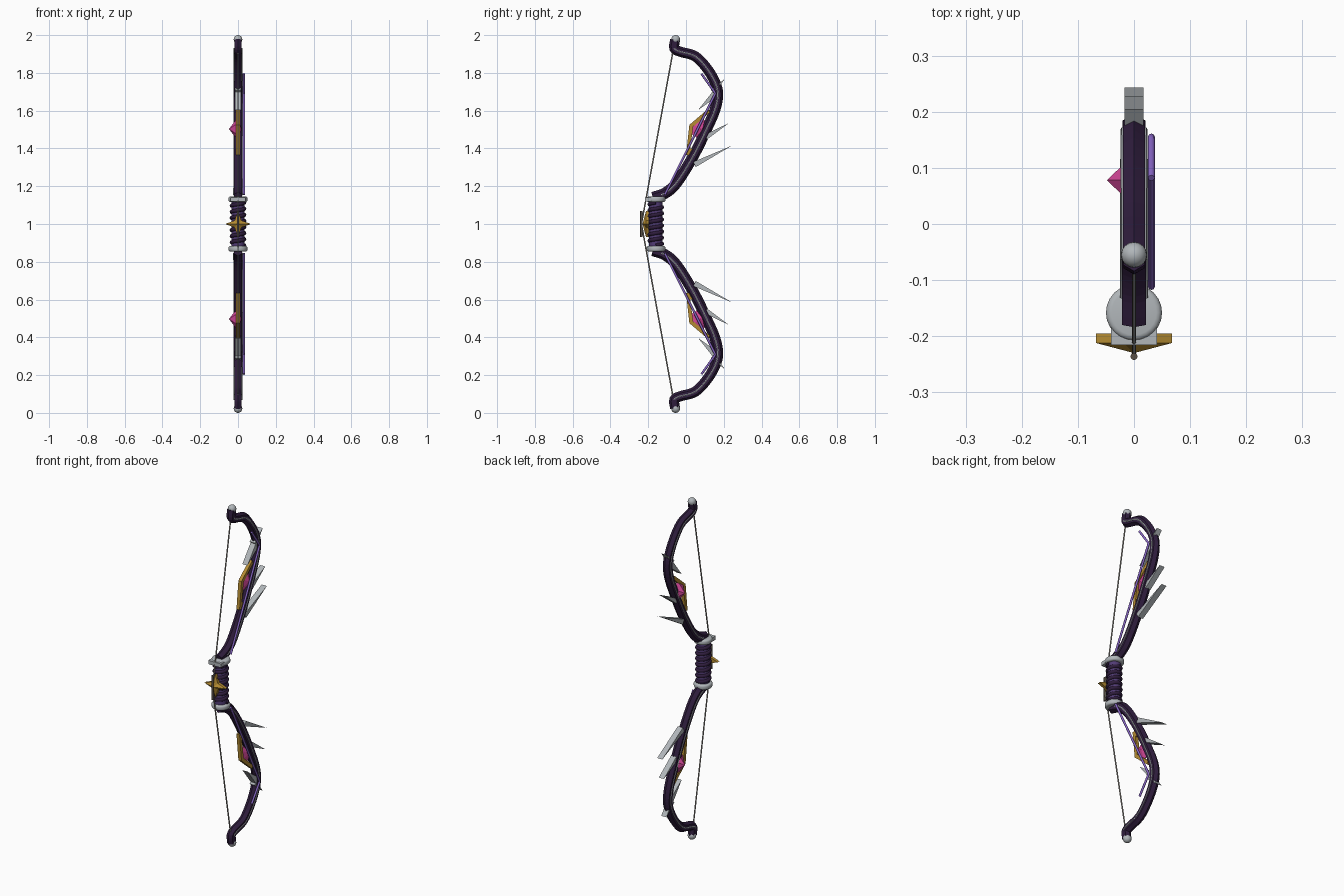
import bpy, bmesh, math
from mathutils import Vector, Matrix

if "Cube" in bpy.data.objects:
    bpy.data.objects.remove(bpy.data.objects["Cube"])


def material(name, rgb):
    m = bpy.data.materials.new(name)
    m.diffuse_color = (*rgb, 1)
    m.use_nodes = True
    m.node_tree.nodes["Principled BSDF"].inputs["Base Color"].default_value = m.diffuse_color
    return m


DARK = material("dark_purple", (0.028, 0.012, 0.046))
WRAP = material("wrap_purple", (0.085, 0.045, 0.18))
SILVER = material("silver", (0.44, 0.47, 0.49))
GOLD = material("gold", (0.46, 0.26, 0.032))
PINK = material("pink", (0.66, 0.065, 0.32))
VIOLET = material("violet", (0.25, 0.135, 0.57))
CORD = material("string_grey", (0.36, 0.34, 0.31))
WINDING = material("winding_brown", (0.10, 0.08, 0.06))


def finish(name, bm, mat, smooth=False):
    bmesh.ops.recalc_face_normals(bm, faces=bm.faces)
    me = bpy.data.meshes.new(name)
    bm.to_mesh(me)
    bm.free()
    me.materials.append(mat)
    if smooth:
        me.shade_smooth()
        me.set_sharp_from_angle(angle=math.radians(50))
    ob = bpy.data.objects.new(name, me)
    bpy.context.collection.objects.link(ob)
    return ob


def spline(pts, steps=4):
    """Smooth path through the given points."""
    P = [Vector(p) for p in pts]
    P = [2 * P[0] - P[1]] + P + [2 * P[-1] - P[-2]]
    out = []
    for i in range(1, len(P) - 2):
        a, b, c, d = P[i - 1:i + 3]
        for k in range(steps):
            t = k / steps
            out.append(0.5 * (2 * b + (c - a) * t + (2 * a - 5 * b + 4 * c - d) * t * t
                              + (3 * b - a - 3 * c + d) * t ** 3))
    return out + [P[-2]]


def sweep(name, path, section, mat, taper=(1, 1), smooth=False, up=(1, 0, 0)):
    """Sweep a closed (side, normal) section along a path of 3D points."""
    bm = bmesh.new()
    P, rings, n = [Vector(p) for p in path], [], len(path)
    for i, p in enumerate(P):
        d = P[min(i + 1, n - 1)] - P[max(i - 1, 0)]
        nor = d.cross(Vector(up)).normalized()
        sid = nor.cross(d).normalized()
        s = taper[0] + (taper[1] - taper[0]) * i / (n - 1)
        rings.append([bm.verts.new(p + (sid * a + nor * b) * s) for a, b in section])
    m = len(section)
    for r0, r1 in zip(rings, rings[1:]):
        for j in range(m):
            bm.faces.new((r0[j], r0[(j + 1) % m], r1[(j + 1) % m], r1[j]))
    bm.faces.new(rings[0])
    bm.faces.new(rings[-1])
    return finish(name, bm, mat, smooth)


def circle(r, n):
    return [(r * math.cos(2 * math.pi * i / n), r * math.sin(2 * math.pi * i / n)) for i in range(n)]


def plate(name, outline, half, mat):
    """Extrude a (y, z) outline to both sides along x."""
    bm = bmesh.new()
    a = [bm.verts.new((-half, y, z)) for y, z in outline]
    b = [bm.verts.new((half, y, z)) for y, z in outline]
    bm.faces.new(a)
    bm.faces.new(b)
    n = len(a)
    for i in range(n):
        bm.faces.new((a[i], a[(i + 1) % n], b[(i + 1) % n], b[i]))
    return finish(name, bm, mat)


def cylinder(name, loc, r, depth, mat, sides=24, bevel=0):
    bm = bmesh.new()
    bmesh.ops.create_cone(bm, cap_ends=True, segments=sides, radius1=r, radius2=r,
                          depth=depth, matrix=Matrix.Translation(loc))
    if bevel:
        rims = [e for e in bm.edges if abs(e.verts[0].co.z - e.verts[1].co.z) < 1e-5]
        bmesh.ops.bevel(bm, geom=rims, offset=bevel, segments=3, profile=0.5, affect='EDGES')
    return finish(name, bm, mat, True)


# Limb centre line (y, z) from grip to tip, upper half
LIMB = [(-0.175, 1.14), (-0.117, 1.16), (-0.065, 1.20), (-0.008, 1.28), (0.055, 1.39),
        (0.108, 1.50), (0.15, 1.595), (0.168, 1.67), (0.160, 1.735), (0.117, 1.815),
        (0.05, 1.887), (-0.03, 1.912), (-0.062, 1.93), (-0.058, 1.975)]
LIMB_SECTION = [(0, 0.030), (0.0215, 0.017), (0.0215, -0.017),
                (0, -0.030), (-0.0215, -0.017), (-0.0215, 0.017)]
# Blades: root centre, tip, root width; the third points inward
BLADES = [((0.045, 1.315), (0.243, 1.415), 0.030), ((0.105, 1.46), (0.228, 1.535), 0.028),
          ((0.155, 1.69), (0.064, 1.603), 0.036), ((0.14, 1.70), (0.205, 1.768), 0.026)]

for side, s in (("upper", 1), ("lower", -1)):
    def flip(p):
        return (p[0], 1 + s * (p[1] - 1))

    path = spline([(0, *flip(p)) for p in LIMB])
    sweep(side + "_limb", path, LIMB_SECTION, DARK, (1, 0.88))

    # Raised strips on both flanks of the limb
    for tag, k in (("left", -1), ("right", 1)):
        last = len(path) - 1
        pts = [p + Vector((k * (0.0213 - 0.0025 * i / last), 0, 0)) for i, p in enumerate(path)]
        sweep(f"{side}_{tag}_strip", pts[3:-4], circle(0.0042, 6), SILVER, smooth=True)

    # Tip ball
    bm = bmesh.new()
    bmesh.ops.create_uvsphere(bm, u_segments=16, v_segments=10, radius=0.023,
                              matrix=Matrix.Translation((0, *flip((-0.055, 1.977)))))
    finish(side + "_tip_ball", bm, SILVER, True)

    # Wedge blades
    for i, (root, tip, w) in enumerate(BLADES):
        r, t = Vector(root), Vector(tip)
        d = (t - r).normalized()
        n = Vector((-d.y, d.x)) * w / 2
        plate(f"{side}_blade_{i + 1}", [flip(r + n), flip(t), flip(r - n)], 0.0165, SILVER)

    # Gold setting, a bent bracket on the inner side of the limb
    bracket = [(0.0, 1.365), (0.018, 1.525), (0.118, 1.61), (0.125, 1.59),
               (0.038, 1.515), (0.022, 1.40), (0.05, 1.40), (0.045, 1.365)]
    plate(side + "_gem_bracket", [flip(p) for p in bracket], 0.010, GOLD)

    # Faceted gem, tall on the left and shallow on the right
    bm = bmesh.new()
    cy, cz = flip((0.078, 1.503))
    rim = [bm.verts.new((-0.002, cy + 0.052 * b, cz + 0.060 * a)) for a, b in circle(1, 6)]
    for x in (-0.048, 0.018):
        apex = bm.verts.new((x, cy, cz))
        for i in range(6):
            bm.faces.new((rim[i], rim[(i + 1) % 6], apex))
    finish(side + "_gem", bm, PINK)

    # Violet brace rod on the right
    sweep(side + "_brace_rod", [(0.031, *flip(p)) for p in
                                ((-0.112, 1.155), (0.022, 1.423), (0.15, 1.68),
                                 (0.155, 1.69), (0.150, 1.70), (0.082, 1.795))],
          circle(0.0062, 8), VIOLET, smooth=True)

    # Rounded grip collar
    cylinder(side + "_collar", (0, *flip((-0.158, 1.131))), 0.05, 0.03, SILVER, bevel=0.010)

    # String half
    sweep(side + "_string", [(0, *flip((-0.066, 1.93))), (0, *flip((-0.236, 1.0)))],
          circle(0.0038, 8), CORD, smooth=True)

# Grip core
cylinder("grip_core", (0, -0.16, 1.0), 0.035, 0.25, WRAP, 20)

# Spiral wrap
turns, step = 7, 18
helix = []
for i in range(turns * step + 1):
    a = 2 * math.pi * i / step
    helix.append((0.034 * math.cos(a), -0.16 + 0.034 * math.sin(a),
                  0.887 + 0.226 * i / (turns * step)))
sweep("grip_wrap", helix, circle(0.0105, 8), DARK, smooth=True, up=(0, 0, 1))

# Arrow rest on the upper collar
plate("arrow_rest", [(-0.216, 1.118), (-0.216, 1.140), (-0.16, 1.140), (-0.16, 1.118)],
      0.041, SILVER)

# Four pointed star ornament, raised in the middle
bm = bmesh.new()
front, back = [], []
for i in range(8):
    r = 0.068 if i % 2 == 0 else 0.026
    x, z = r * math.cos(i * math.pi / 4), 1 + r * math.sin(i * math.pi / 4)
    front.append(bm.verts.new((x, -0.212, z)))
    back.append(bm.verts.new((x, -0.195, z)))
peak = bm.verts.new((0, -0.23, 1))
bm.faces.new(back)
for i in range(8):
    j = (i + 1) % 8
    bm.faces.new((front[i], front[j], back[j], back[i]))
    bm.faces.new((front[i], front[j], peak))
finish("grip_star", bm, GOLD)

# Thicker winding at the middle of the string
cylinder("string_winding", (0, -0.236, 1.0), 0.0065, 0.14, WINDING, 8)
